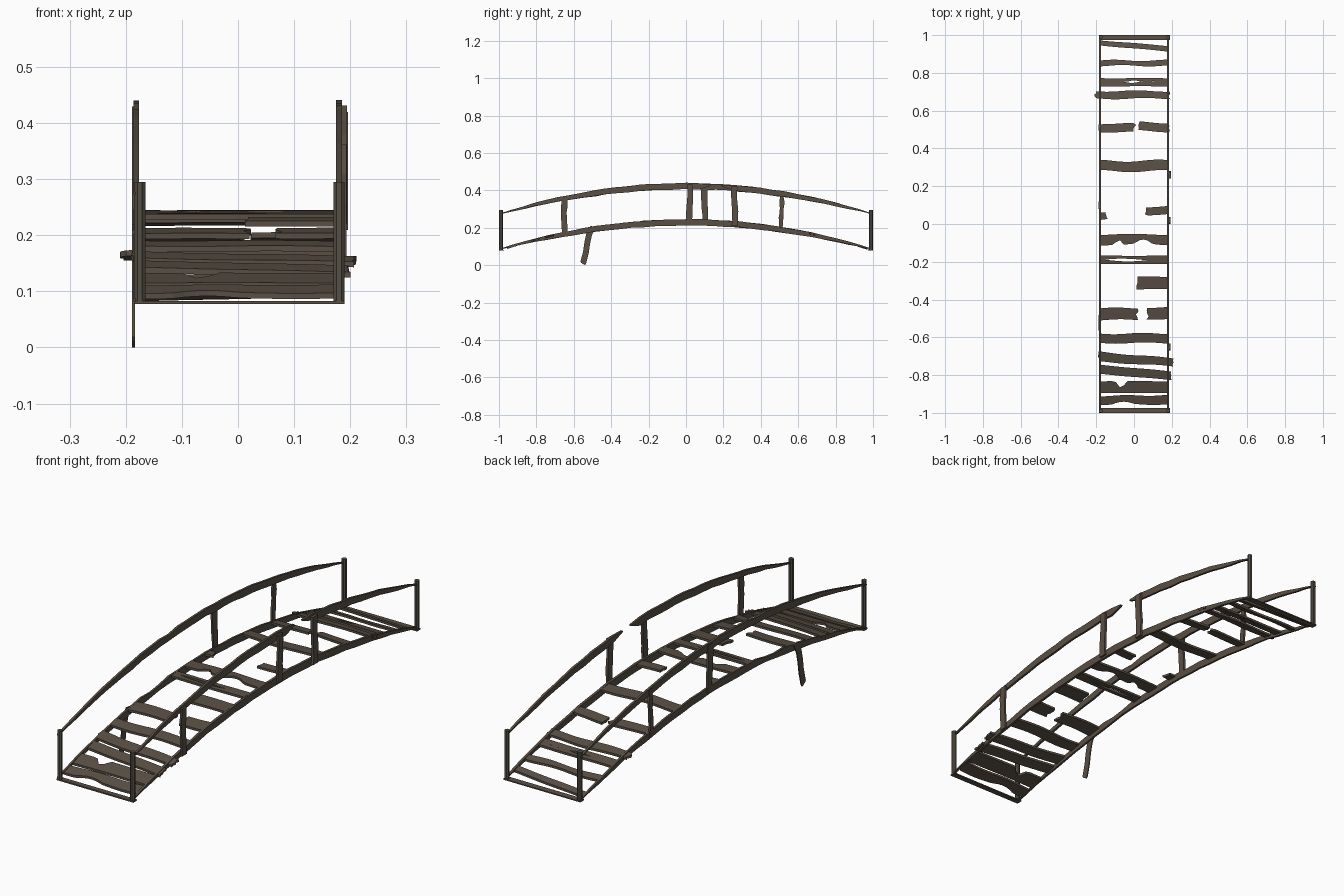
import bpy, bmesh, math, random

if "Cube" in bpy.data.objects:
    bpy.data.objects.remove(bpy.data.objects["Cube"])
random.seed(7)

def material(name, rgb):
    m = bpy.data.materials.new(name)
    m.diffuse_color = (*rgb, 1)
    m.use_nodes = True
    m.node_tree.nodes["Principled BSDF"].inputs["Base Color"].default_value = m.diffuse_color
    return m

wood = material("weathered brown wood", (0.100, 0.078, 0.058))
post_wood = material("grey brown wood", (0.090, 0.078, 0.058))

def finish(bm, name, mat):
    bmesh.ops.recalc_face_normals(bm, faces=bm.faces)
    me = bpy.data.meshes.new(name)
    bm.to_mesh(me)
    bm.free()
    ob = bpy.data.objects.new(name, me)
    bpy.context.collection.objects.link(ob)
    me.materials.append(mat)
    return ob

def beam_top(y):
    return 0.246 - 0.160 * y * y

def deck(y):
    return 0.245 - 0.162 * y * y

def rail_top(y):
    return 0.439 - 0.164 * y * y

def jit(a):
    return random.uniform(-a, a)

# Flat plate in the y-z plane: pairs of edge points, given thickness in x
def plate(name, pairs, xa, xb, mat=wood):
    bm = bmesh.new()
    rings = []
    for (p, q) in pairs:
        rings.append([bm.verts.new(c) for c in
                      ((xa, *p), (xb, *p), (xb, *q), (xa, *q))])
    for r, s in zip(rings, rings[1:]):
        for k in range(4):
            bm.faces.new((r[k], r[(k + 1) % 4], s[(k + 1) % 4], s[k]))
    bm.faces.new(rings[0])
    bm.faces.new(rings[-1])
    return finish(bm, name, mat)

# Arched beam with tapered ends; broken ends thin to a splinter
def beam(name, top, y0, y1, xa, xb, nicks=()):
    n = max(6, int((y1 - y0) * 16))
    pairs = []
    for i in range(n + 1):
        y = y0 + (y1 - y0) * i / n
        h = 0.004 + 0.029 * (1 - abs(y) ** 3)
        z = top(y)
        if 0 < i < n:
            z += jit(0.002)
            h += jit(0.002)
        elif abs(y) < 0.9:
            h = 0.006
            z -= 0.006
        for c in nicks:
            if abs(y - c) < 0.035:
                z -= 0.009
                h -= 0.009
        pairs.append(((y, z - h), (y, z)))
    return plate(name, pairs, xa, xb)

# Plank lying on the arch, with wavy edges, jagged broken ends and notches.
# yl, yr: (low, high) edges at the left and right ends
# notches: (side, x, half width, depth), side 0 = low edge, 1 = high edge
def plank(x0, x1, yl, yr, rag0=0.002, rag1=0.002, notches=(), wave=0.004):
    bm = bmesh.new()
    n, rows = max(5, int((x1 - x0) * 50)), 4
    e0 = [jit(rag0) for _ in range(rows + 1)]
    e1 = [jit(rag1) for _ in range(rows + 1)]
    ph, ph2, fr = random.uniform(0, 6), random.uniform(0, 1), random.uniform(14, 24)
    grid = []
    for i in range(n + 1):
        t = i / n
        x = x0 + (x1 - x0) * t
        lo = yl[0] + (yr[0] - yl[0]) * t + wave * math.sin(fr * x + ph)
        hi = yl[1] + (yr[1] - yl[1]) * t + wave * math.sin(fr * x + ph + ph2)
        for side, c, w, d in notches:
            cut = d * max(0, 1 - ((x - c) / w) ** 2)
            if side:
                hi -= cut
            else:
                lo += cut
        col = []
        for j in range(rows + 1):
            y = lo + (hi - lo) * j / rows
            xx = x + (e0[j] if i == 0 else e1[j] if i == n else 0)
            col.append((xx, y, deck(y)))
        grid.append(col)
    tops = [[bm.verts.new(p) for p in c] for c in grid]
    bots = [[bm.verts.new((p[0], p[1], p[2] - 0.010)) for p in c] for c in grid]
    for g in (tops, bots):
        for i in range(n):
            for j in range(rows):
                bm.faces.new((g[i][j], g[i + 1][j], g[i + 1][j + 1], g[i][j + 1]))
    for i in range(n):
        for j in (0, rows):
            bm.faces.new((tops[i][j], tops[i + 1][j], bots[i + 1][j], bots[i][j]))
    for j in range(rows):
        for i in (0, n):
            bm.faces.new((tops[i][j], tops[i][j + 1], bots[i][j + 1], bots[i][j]))
    return finish(bm, "deck_plank", wood)

# Corner posts and end sills
for sy in (-1, 1):
    for x in (-0.175, 0.180):
        bpy.ops.mesh.primitive_cylinder_add(vertices=8, radius=0.0108, depth=0.216,
                                            location=(x, sy * 0.989, 0.187),
                                            rotation=(0, 0, math.pi / 8))
        o = bpy.context.object
        o.name = "corner_post"
        o.data.materials.append(post_wood)
    a, b = sorted((sy * 0.974, sy * 1.0))
    plate("end_sill", [((a, 0.077), (a, 0.083)), ((b, 0.077), (b, 0.082))], -0.185, 0.19)

# Arched side beams and handrails (right handrail is snapped)
beam("left_beam", beam_top, -0.995, 0.995, -0.186, -0.177, nicks=(-0.32,))
beam("right_beam", beam_top, -0.995, 0.995, 0.175, 0.186)
beam("left_handrail", rail_top, -0.995, 0.995, -0.186, -0.176, nicks=(-0.24,))
beam("right_handrail_front", rail_top, -0.995, 0.13, 0.175, 0.185)
beam("right_handrail_back", rail_top, 0.19, 0.995, 0.175, 0.185)

# Balusters between beam and handrail: y, width, x range
for y, w, xa, xb in ((-0.65, 0.032, 0.184, 0.193), (0.02, 0.032, 0.184, 0.194),
                     (0.26, 0.032, 0.185, 0.196), (0.10, 0.032, -0.189, -0.180),
                     (0.51, 0.022, -0.189, -0.180)):
    z0, z1 = beam_top(y) - 0.026, rail_top(y) - 0.008
    ph = random.uniform(0, 6)
    pairs = []
    for i in range(9):
        z = z0 + (z1 - z0) * i / 8
        c = y + 0.003 * math.sin(ph + i * 0.7)
        h = w / 2 + jit(0.002)
        if w < 0.03:
            h += 0.002 * math.cos(i * 2.2)
        pairs.append(((c - h, z), (c + h, z)))
    plate("baluster", pairs, xa, xb)

# Loose baluster hanging off the left beam
path = ((-0.495, 0.205), (-0.517, 0.165), (-0.527, 0.12), (-0.534, 0.07), (-0.548, 0.015))
plate("hanging_baluster", [((y - 0.016, z + 0.004), (y + 0.014, z - 0.006 if i else z))
                           for i, (y, z) in enumerate(path)]
      + [((-0.560, 0.012), (-0.540, 0.0))], -0.189, -0.184)

# Deck planks, back to front
L, R = -0.18, 0.178
plank(L, R, (0.945, 0.972), (0.914, 0.943), wave=0.001)
plank(L, R, (0.838, 0.866), (0.838, 0.866))
plank(L, R, (0.755, 0.772), (0.755, 0.772), notches=((0, 0.0, 0.03, 0.005),), wave=0.001)
plank(L, R, (0.729, 0.756), (0.729, 0.756), notches=((1, -0.01, 0.05, 0.010),), wave=0.001)
plank(-0.205, 0.19, (0.664, 0.704), (0.664, 0.704), 0.008, 0.006)
plank(L, 0.0, (0.488, 0.532), (0.488, 0.532), 0.002, 0.014)
plank(0.035, 0.187, (0.496, 0.542), (0.488, 0.534), 0.014, 0.003)
plank(L, R, (0.280, 0.335), (0.280, 0.335), wave=0.006)
plank(L, -0.142, (0.024, 0.066), (0.030, 0.066), 0.002, 0.014)
plank(0.062, R, (0.050, 0.092), (0.050, 0.092), 0.003)
plank(L, R, (-0.110, -0.056), (-0.110, -0.056),
      notches=((0, 0.05, 0.05, 0.024), (0, -0.08, 0.025, 0.024)))
plank(L, R, (-0.190, -0.168), (-0.190, -0.168), notches=((0, -0.05, 0.11, 0.006),), wave=0.001)
plank(L, R, (-0.212, -0.189), (-0.212, -0.189), notches=((1, -0.03, 0.12, 0.008),), wave=0.001)
plank(0.012, R, (-0.348, -0.280), (-0.345, -0.280), 0.009, wave=0.002)
plank(L, 0.018, (-0.508, -0.446), (-0.508, -0.446), 0.002, 0.008)
plank(0.074, R, (-0.502, -0.440), (-0.502, -0.440), 0.008)
plank(L, R, (-0.630, -0.580), (-0.630, -0.580))
plank(-0.188, 0.207, (-0.728, -0.676), (-0.754, -0.712), 0.006, 0.004, wave=0.003)
plank(L, 0.197, (-0.794, -0.746), (-0.826, -0.780), 0.002, 0.004, wave=0.001)
plank(L, R, (-0.895, -0.832), (-0.895, -0.832), notches=((1, -0.07, 0.028, 0.034),), wave=0.001)
plank(L, R, (-0.955, -0.910), (-0.955, -0.906), notches=((0, -0.06, 0.06, 0.012),), wave=0.003)
